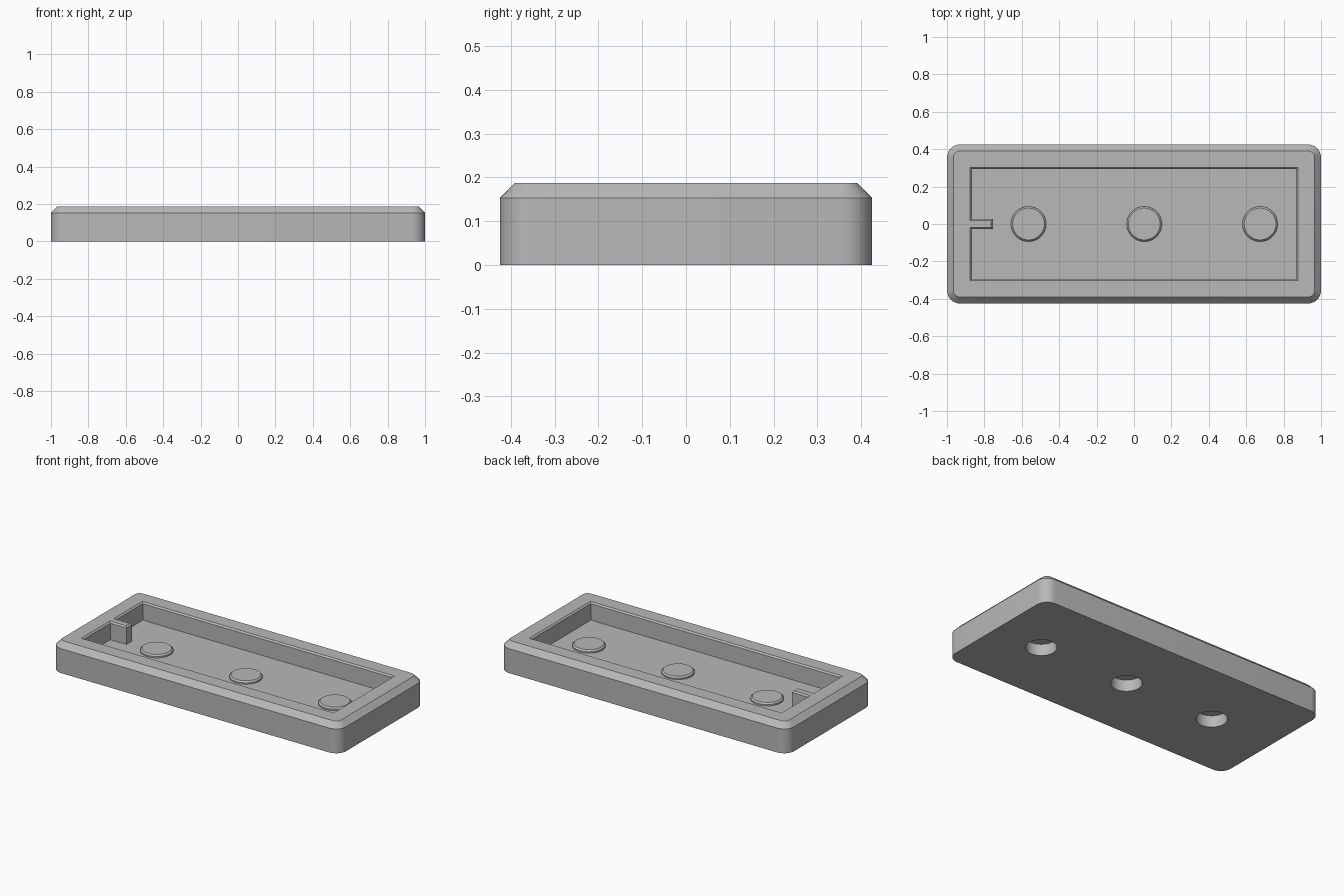
import bpy, bmesh, math

cube = bpy.data.objects.get("Cube")
if cube:
    bpy.data.objects.remove(cube, do_unlink=True)

grey = bpy.data.materials.new("plain_grey")
grey.use_nodes = True
grey.diffuse_color = (0.48, 0.48, 0.48, 1)
grey.node_tree.nodes["Principled BSDF"].inputs["Base Color"].default_value = (0.48, 0.48, 0.48, 1)

HALF_X, HALF_Y, HEIGHT = 1.0, 0.425, 0.187
BEVEL, CORNER = 0.034, 0.07
FLOOR, BOSS_TOP, EDGE = 0.075, 0.093, 0.009
BOSS_X = (-0.564, 0.055, 0.674)


def loft(name, rings):
    """Closed solid through a stack of (outline, z) rings."""
    bm = bmesh.new()
    loops = [[bm.verts.new((x, y, z)) for x, y in pts] for pts, z in rings]
    for low, high in zip(loops, loops[1:]):
        for i in range(len(low)):
            j = (i + 1) % len(low)
            bm.faces.new((low[i], low[j], high[j], high[i]))
    bm.faces.new(loops[0][::-1])
    bm.faces.new(loops[-1])
    bmesh.ops.recalc_face_normals(bm, faces=bm.faces)
    mesh = bpy.data.meshes.new(name)
    bm.to_mesh(mesh)
    bm.free()
    mesh.materials.append(grey)
    obj = bpy.data.objects.new(name, mesh)
    bpy.context.collection.objects.link(obj)
    return obj


def rounded_rect(inset, steps=8):
    r = CORNER - inset
    pts = []
    for q, (sx, sy) in enumerate(((1, 1), (-1, 1), (-1, -1), (1, -1))):
        for k in range(steps + 1):
            a = (q + k / steps) * math.pi / 2
            pts.append((sx * (HALF_X - CORNER) + r * math.cos(a),
                        sy * (HALF_Y - CORNER) + r * math.sin(a)))
    return pts


def circle(cx, r, n=48):
    return [(cx + r * math.cos(2 * math.pi * i / n), r * math.sin(2 * math.pi * i / n))
            for i in range(n)]


def pocket(grow):
    """Recess outline, notched around the tab on the right end."""
    x, y = 0.867 + grow, 0.294 + grow
    tab_x, tab_y = -0.755 - grow, 0.028 - grow
    return [(-x, -y), (x, -y), (x, y), (-x, y),
            (-x, tab_y), (tab_x, tab_y), (tab_x, -tab_y), (-x, -tab_y)]


def combine(target, tool, operation):
    mod = target.modifiers.new(operation.lower(), "BOOLEAN")
    mod.operation, mod.solver, mod.object = operation, "EXACT", tool
    bpy.context.view_layer.objects.active = target
    bpy.ops.object.modifier_apply(modifier=mod.name)
    bpy.data.objects.remove(tool, do_unlink=True)


# Tray body with chamfered upper edge
tray = loft("tray", [(rounded_rect(0), 0), (rounded_rect(0), HEIGHT - BEVEL),
                     (rounded_rect(BEVEL), HEIGHT)])

# Recess with a chamfered rim and tab
combine(tray, loft("recess_cutter", [(pocket(0), FLOOR), (pocket(0), HEIGHT - EDGE),
                                     (pocket(EDGE), HEIGHT), (pocket(EDGE), HEIGHT + 0.05)]),
        "DIFFERENCE")

# Round bosses on the floor, with blind holes underneath
for x in BOSS_X:
    combine(tray, loft("boss", [(circle(x, 0.094), FLOOR - 0.03),
                                (circle(x, 0.094), BOSS_TOP - EDGE),
                                (circle(x, 0.085), BOSS_TOP)]), "UNION")
for x in BOSS_X:
    combine(tray, loft("hole_cutter", [(circle(x, 0.088), -0.05), (circle(x, 0.088), 0.072)]),
            "DIFFERENCE")

bpy.ops.object.select_all(action="DESELECT")
tray.select_set(True)
bpy.context.view_layer.objects.active = tray
bpy.ops.object.shade_smooth_by_angle(angle=math.radians(30))
